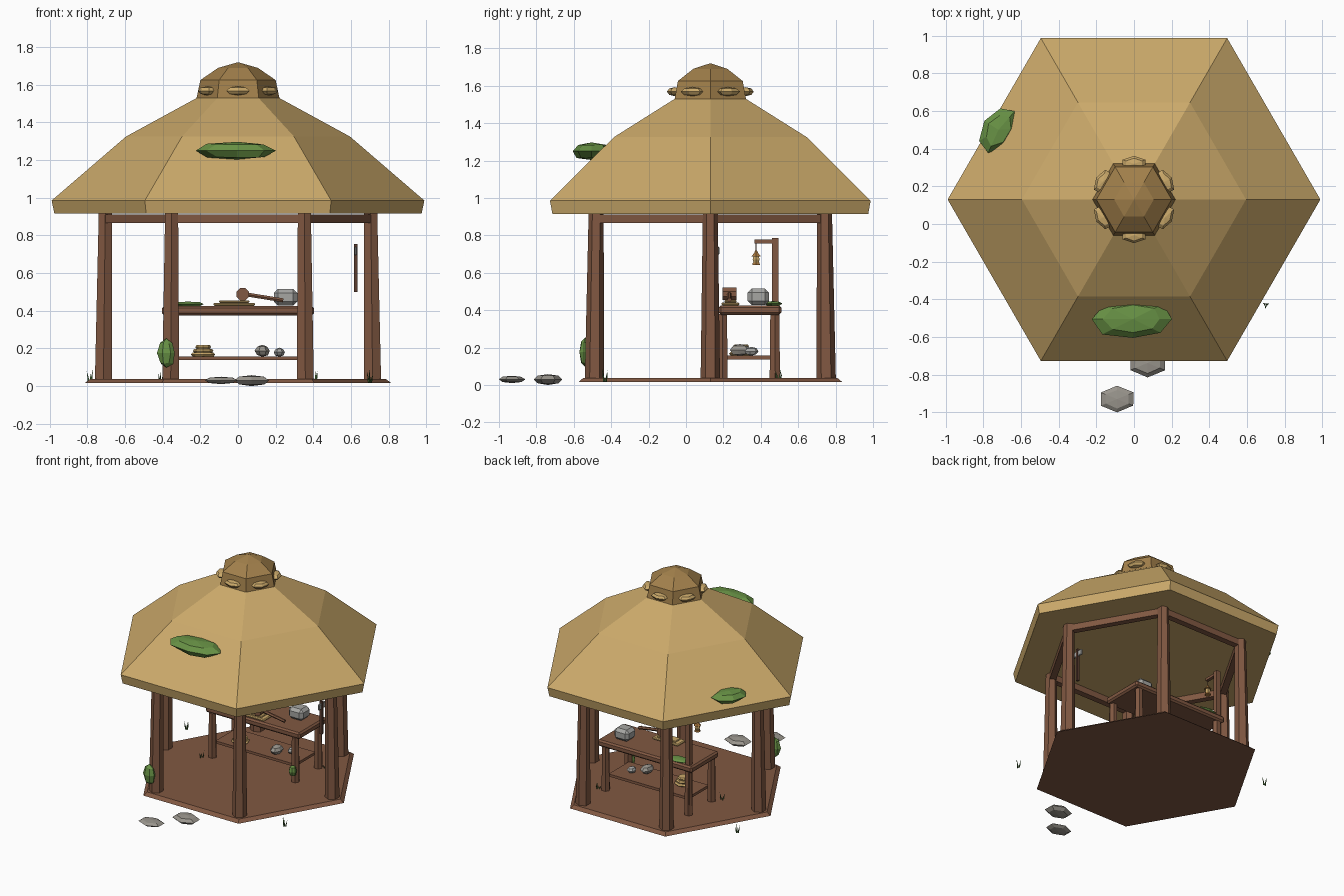
import bpy, bmesh, math, random
from mathutils import Vector, Matrix

if "Cube" in bpy.data.objects:
    bpy.data.objects.remove(bpy.data.objects["Cube"])

random.seed(4)
CY = 0.13  # hut axis in y


def mat(name, rgb):
    m = bpy.data.materials.new(name)
    m.diffuse_color = (*rgb, 1)
    m.use_nodes = True
    m.node_tree.nodes["Principled BSDF"].inputs["Base Color"].default_value = m.diffuse_color
    return m


STRAW = mat("straw", (0.60, 0.40, 0.145))
CAP = mat("old_straw", (0.36, 0.215, 0.07))
WOOD = mat("wood", (0.22, 0.098, 0.054))
DARK = mat("dark_wood", (0.10, 0.045, 0.03))
MOSS = mat("moss", (0.14, 0.29, 0.06))
GRASS = mat("grass", (0.05, 0.12, 0.03))
STONE = mat("stone", (0.32, 0.30, 0.265))
PALE = mat("pale_stone", (0.38, 0.38, 0.365))
BRONZE = mat("bronze", (0.40, 0.19, 0.05))


def finish(name, bm, material):
    bmesh.ops.recalc_face_normals(bm, faces=bm.faces)
    me = bpy.data.meshes.new(name)
    bm.to_mesh(me)
    bm.free()
    me.materials.append(material)
    ob = bpy.data.objects.new(name, me)
    bpy.context.collection.objects.link(ob)
    return ob


def lathe(name, profile, material, n=6, center=(0, 0), turn=0.0):
    """Closed n-sided solid from (radius, z) pairs, bottom to top."""
    bm = bmesh.new()
    rings = []
    for r, z in profile:
        rings.append([bm.verts.new((center[0] + r * math.cos(turn + math.tau * i / n),
                                    center[1] + r * math.sin(turn + math.tau * i / n), z))
                      for i in range(n)])
    for a, b in zip(rings, rings[1:]):
        for i in range(n):
            j = (i + 1) % n
            bm.faces.new((a[i], a[j], b[j], b[i]))
    bm.faces.new(rings[0])
    bm.faces.new(rings[-1])
    bmesh.ops.remove_doubles(bm, verts=bm.verts, dist=0.0005)
    return finish(name, bm, material)


def box(name, lo, hi, material, bevel=0.0):
    bm = bmesh.new()
    lo, hi = Vector(lo), Vector(hi)
    bmesh.ops.create_cube(bm, size=1, matrix=Matrix.Translation((lo + hi) / 2)
                          @ Matrix.Diagonal((*(hi - lo), 1)))
    if bevel:
        bmesh.ops.bevel(bm, geom=bm.edges[:], offset=bevel, segments=1, affect='EDGES')
    return finish(name, bm, material)


def rod(name, a, b, r1, r2, material, n=6):
    """Tapered n-sided bar between two points."""
    a, b = Vector(a), Vector(b)
    bm = bmesh.new()
    rot = (b - a).to_track_quat('Z', 'Y').to_matrix().to_4x4()
    turn = Matrix.Rotation(math.pi / n, 4, 'Z')
    bmesh.ops.create_cone(bm, cap_ends=True, segments=n, radius1=r1, radius2=r2,
                          depth=(b - a).length,
                          matrix=Matrix.Translation((a + b) / 2) @ rot @ turn)
    return finish(name, bm, material)


def blob(name, c, half, material, turn=0.0, n=7, rough=0.1):
    """Faceted, slightly uneven flattened lump."""
    bm = bmesh.new()
    bmesh.ops.create_uvsphere(bm, u_segments=n, v_segments=4, radius=1)
    for v in bm.verts:
        v.co *= 1 + random.uniform(-rough, rough * 0.5)
    bm.transform(Matrix.Translation(c) @ Matrix.Rotation(turn, 4, 'Z')
                 @ Matrix.Diagonal((*half, 1)))
    return finish(name, bm, material)


def hexpt(r, deg, z):
    a = math.radians(deg)
    return Vector((r * math.cos(a), CY + r * math.sin(a), z))


# Floor slab
lathe("floor", [(0.815, 0.015), (0.785, 0.037)], WOOD, center=(0, CY))

# Posts and the ring of beams
for i in range(6):
    p = hexpt(0.715, 60 * i, 0.03)
    q = hexpt(0.705, 60 * i, 0.92)
    rod(f"post_{i}", p, q, 0.052, 0.04, WOOD, 6)
    rod(f"beam_{i}", hexpt(0.7, 60 * i, 0.888), hexpt(0.7, 60 * i + 60, 0.888),
        0.033, 0.033, WOOD, 4)

# Thatched roof
lathe("roof", [(0.975, 0.915), (0.99, 0.985), (0.595, 1.325), (0.21, 1.535)],
      STRAW, center=(0, CY))

# Roof cap with straw bundles around it
lathe("roof_cap", [(0.22, 1.53), (0.2, 1.625), (0.105, 1.69), (0.0, 1.72)],
      CAP, center=(0, CY))
for i in range(6):
    blob(f"cap_bundle_{i}", hexpt(0.19, 30 + 60 * i, 1.568), (0.07, 0.042, 0.024),
         STRAW, math.radians(120 + 60 * i), 6, 0.0)

# Moss patches
blob("front_roof_moss", (-0.005, -0.505, 1.25), (0.22, 0.11, 0.05), MOSS, 0, 8)
blob("side_roof_moss", (-0.72, 0.5, 1.06), (0.13, 0.085, 0.045), MOSS, 1.0, 7)
blob("post_moss", (-0.38, -0.54, 0.175), (0.05, 0.032, 0.078), MOSS)
blob("leg_moss", (0.37, 0.14, 0.14), (0.03, 0.03, 0.045), MOSS)

# Workbench
box("bench_top", (-0.405, 0.175, 0.375), (0.405, 0.51, 0.425), WOOD, 0.012)
box("bench_shelf", (-0.34, 0.21, 0.137), (0.34, 0.46, 0.157), WOOD)
for sx in (-1, 1):
    for y in (0.195, 0.475):
        rod(f"bench_leg_{sx}_{y}", (sx * 0.355, y, 0.03), (sx * 0.355, y, 0.38),
            0.032, 0.028, WOOD, 6)

# Things on the bench
blob("leaf_mat", (-0.265, 0.465, 0.435), (0.09, 0.05, 0.014), MOSS, 0, 7, 0.05)
box("straw_sheaf", (-0.13, 0.19, 0.425), (0.09, 0.285, 0.442), STRAW, 0.006)
box("straw_sheaf_top", (-0.1, 0.205, 0.442), (0.06, 0.27, 0.454), STRAW, 0.004)
rod("mallet_head", (0.025, 0.195, 0.487), (0.025, 0.27, 0.487), 0.036, 0.036, WOOD, 8)
rod("mallet_handle", (0.04, 0.232, 0.487), (0.24, 0.232, 0.455), 0.012, 0.012, WOOD, 6)
box("whetstone", (0.19, 0.33, 0.427), (0.315, 0.445, 0.515), PALE, 0.022)

# Things on the shelf
for i, w in enumerate((0.065, 0.055, 0.042)):
    lathe(f"straw_stack_{i}", [(w * 0.85, 0.157 + i * 0.02), (w, 0.167 + i * 0.02),
                               (w * 0.85, 0.177 + i * 0.02)],
          STRAW, 8, (-0.185, 0.295))
blob("shelf_stone_large", (0.13, 0.29, 0.187), (0.042, 0.06, 0.032), STONE)
blob("shelf_stone_small", (0.22, 0.35, 0.18), (0.032, 0.04, 0.024), PALE)

# Lantern on its stand
box("lantern_stand", (-0.378, 0.46, 0.03), (-0.342, 0.495, 0.785), WOOD)
box("lantern_arm", (-0.372, 0.365, 0.757), (-0.348, 0.47, 0.777), WOOD)
L = (-0.36, 0.375)
rod("lantern_hook", (*L, 0.71), (*L, 0.76), 0.003, 0.003, DARK, 4)
lathe("lantern_base", [(0.024, 0.642), (0.02, 0.655)], BRONZE, 6, L)
lathe("lantern_glass", [(0.016, 0.655), (0.021, 0.672), (0.016, 0.69)], STRAW, 6, L)
lathe("lantern_lid", [(0.028, 0.688), (0.012, 0.706), (0.005, 0.72)], BRONZE, 6, L)

# Hanging hand tool
box("tool_handle", (0.616, 0.12, 0.5), (0.634, 0.14, 0.755), DARK)
box("tool_blade", (0.618, 0.09, 0.695), (0.632, 0.178, 0.738), PALE, 0.004)

# Stepping stones
blob("step_far", (-0.09, -0.93, 0.03), (0.1, 0.07, 0.02), STONE, 0, 6, 0.04)
blob("step_near", (0.072, -0.738, 0.029), (0.108, 0.078, 0.029), STONE, 0, 6, 0.04)

# Grass tufts
for k, (x, y) in enumerate(((0.7, -0.43), (-0.785, 0.495), (-0.41, 0.14), (0.41, 0.49))):
    for j in range(3):
        a = math.tau * j / 3 + 0.4 + k
        d = Vector((math.cos(a), math.sin(a), 0))
        base = Vector((x, y, 0.018)) + d * 0.006
        rod(f"grass_{k}_{j}", base, base + d * 0.014 + Vector((0, 0, 0.05 + 0.012 * j)),
            0.007, 0.0, GRASS, 3)
